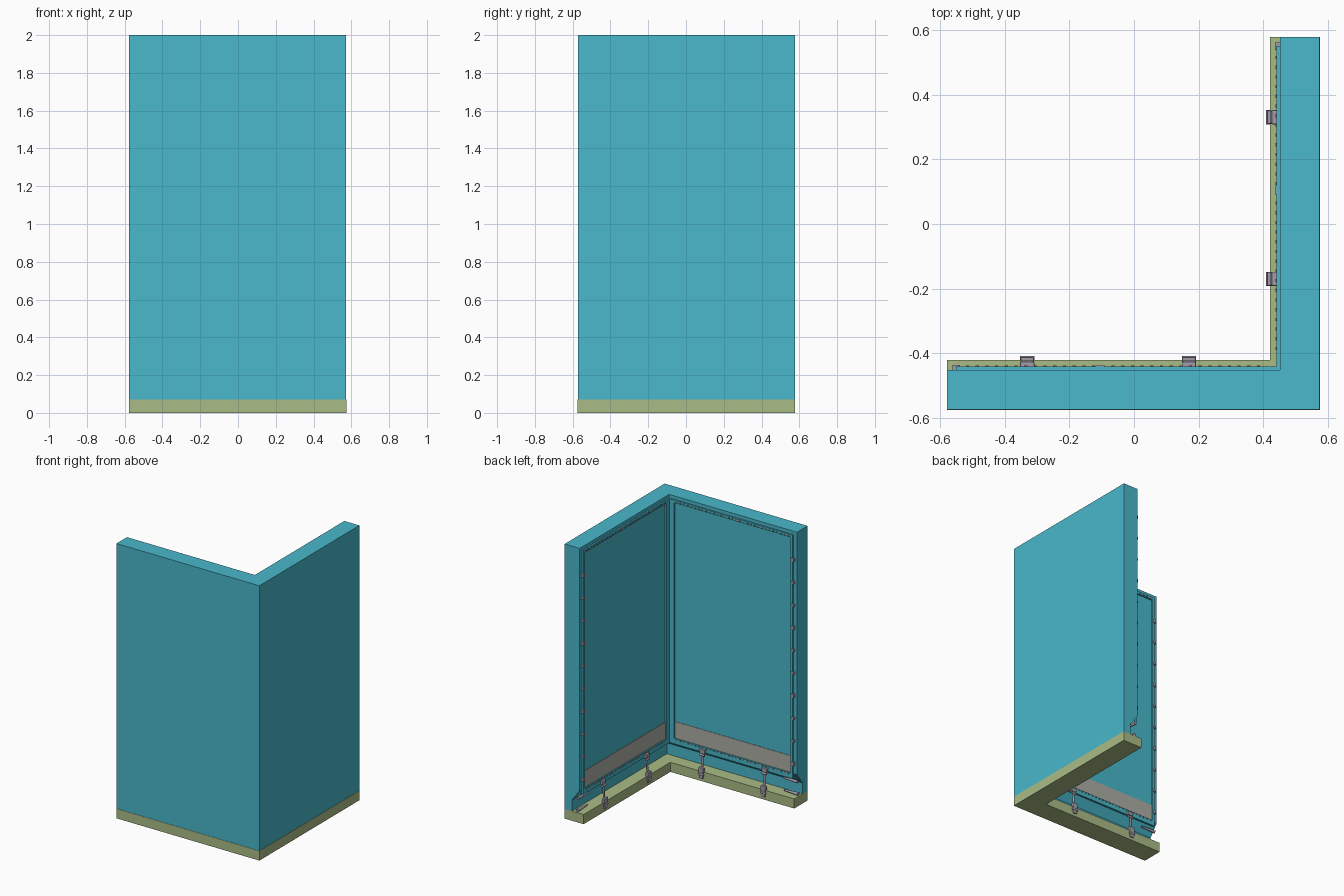
import bpy, bmesh, math
from mathutils import Vector

if "Cube" in bpy.data.objects:
    bpy.data.objects.remove(bpy.data.objects["Cube"])

END = -0.578      # free end of each arm, measured along the arm


def material(name, rgb):
    m = bpy.data.materials.new(name)
    m.diffuse_color = (*rgb, 1)
    m.use_nodes = True
    m.node_tree.nodes["Principled BSDF"].inputs["Base Color"].default_value = m.diffuse_color
    return m


TEAL = material("teal", (0.067, 0.48, 0.60))
GREEN = material("pale_green", (0.40, 0.50, 0.24))
METAL = material("lilac_metal", (0.36, 0.33, 0.40))
BROWN = material("brown_stud", (0.30, 0.17, 0.15))
GREY = material("warm_grey", (0.42, 0.42, 0.38))


def finish(name, bm, mat, bevel=0.0):
    bmesh.ops.recalc_face_normals(bm, faces=bm.faces)
    me = bpy.data.meshes.new(name)
    bm.to_mesh(me)
    bm.free()
    me.materials.append(mat)
    ob = bpy.data.objects.new(name, me)
    bpy.context.collection.objects.link(ob)
    if bevel:
        mod = ob.modifiers.new("soft_edges", 'BEVEL')
        mod.width = bevel
        mod.segments = 2
    return ob


def place(arm, t, d, z):
    """Arm 0 is the front wall, arm 1 the right wall, mirrored on the diagonal."""
    return Vector((t, -d, z)) if arm == 0 else Vector((d, -t, z))


def sweep(name, profile, mat, end=END):
    """Sweep a (depth, height) profile along the mitred L path."""
    bm = bmesh.new()
    rings = []
    for station in (lambda d, z: (end, -d, z), lambda d, z: (d, -d, z), lambda d, z: (d, -end, z)):
        rings.append([bm.verts.new(station(d, z)) for d, z in profile])
    n = len(profile)
    for a, b in zip(rings, rings[1:]):
        for i in range(n):
            j = (i + 1) % n
            bm.faces.new((a[i], a[j], b[j], b[i]))
    bm.faces.new(rings[0])
    bm.faces.new(rings[-1])
    return finish(name, bm, mat)


def rect(d0, d1, z0, z1):
    return [(d0, z0), (d1, z0), (d1, z1), (d0, z1)]


def boxes(name, arm, items, mat, bevel=0.0):
    """Several boxes (t0, t1, d0, d1, z0, z1) joined into one object."""
    bm = bmesh.new()
    for t0, t1, d0, d1, z0, z1 in items:
        lo, hi = place(arm, t0, d0, z0), place(arm, t1, d1, z1)
        for v in bmesh.ops.create_cube(bm, size=1)["verts"]:
            v.co = Vector([(lo[i] + hi[i]) / 2 + v.co[i] * abs(hi[i] - lo[i]) for i in range(3)])
    return finish(name, bm, mat, bevel)


def rod(name, arm, p, q, r, mat, r2=None):
    a, b = place(arm, *p), place(arm, *q)
    bm = bmesh.new()
    bmesh.ops.create_cone(bm, cap_ends=True, segments=16, radius1=r,
                          radius2=r if r2 is None else r2, depth=(b - a).length)
    rot = (b - a).to_track_quat('Z', 'Y').to_matrix().to_4x4()
    rot.translation = (a + b) / 2
    bm.transform(rot)
    ob = finish(name, bm, mat)
    for f in ob.data.polygons:
        f.use_smooth = len(f.vertices) == 4
    return ob


# Base kerb and wall body with undercut foot
sweep("base_kerb", rect(0.42, 0.575, 0, 0.07), GREEN)
sweep("wall_body", [(0.573, 0.07), (0.573, 0.22), (0.573, 2.0), (0.452, 2.0),
                    (0.452, 0.235), (0.515, 0.15), (0.515, 0.07)], TEAL)

# Panel rails running round the inside corner
sweep("top_rail", rect(0.441, 0.455, 1.955, 1.975), TEAL, -0.55)
sweep("bottom_rail", rect(0.441, 0.455, 0.20, 0.24), TEAL, -0.55)

for arm, side in enumerate(("front", "right")):
    # Upright frame members and kick strip
    boxes(side + "_panel_posts", arm, [(-0.55, -0.535, 0.441, 0.455, 0.24, 1.955),
                                       (0.405, 0.441, 0.441, 0.455, 0.24, 1.955)], TEAL)
    boxes(side + "_kick_strip", arm, [(-0.535, 0.405, 0.449, 0.454, 0.24, 0.36)], GREY)

    # Studs along the frame
    studs = [(-0.52 + i * 0.03, -0.51 + i * 0.03, 0.438, 0.442, 1.958, 1.966) for i in range(31)]
    studs += [(-0.52 + i * 0.03, -0.51 + i * 0.03, 0.438, 0.442, 0.228, 0.236) for i in range(31)]
    boxes(side + "_studs", arm, studs, BROWN)

    # Edge clips down the free end
    clips = []
    for i in range(10):
        z = 0.31 + i * 0.165
        w = 0.014 if i % 3 == 0 else 0.009
        clips.append((-0.562, -0.538, 0.436, 0.455, z - w, z + w))
    clips.append((-0.12, -0.09, 0.437, 0.455, 1.957, 1.973))
    boxes(side + "_edge_clips", arm, clips, METAL, 0.002)

    # Joining pins at the free end
    rod(side + "_upper_pin", arm, (-0.572, 0.468, 0.175), (-0.46, 0.468, 0.175), 0.011, METAL, 0.006)
    rod(side + "_lower_pin", arm, (-0.572, 0.475, 0.083), (-0.46, 0.475, 0.083), 0.012, METAL, 0.006)

    # Toggle latches tying wall to base
    for k, t in enumerate((-0.33, 0.17)):
        tag = f"{side}_latch_{k + 1}"
        boxes(tag + "_plates", arm, [(t - 0.022, t + 0.022, 0.425, 0.455, 0.195, 0.225),
                                     (t - 0.016, t + 0.016, 0.412, 0.425, 0.02, 0.10),
                                     (t - 0.021, t + 0.021, 0.411, 0.432, 0.065, 0.10)], METAL, 0.004)
        rod(tag + "_bar", arm, (t, 0.430, 0.09), (t, 0.434, 0.20), 0.007, METAL)
        rod(tag + "_pivot", arm, (t - 0.022, 0.417, 0.05), (t + 0.022, 0.417, 0.05), 0.008, METAL)
        rod(tag + "_hook", arm, (t - 0.018, 0.430, 0.185), (t + 0.018, 0.430, 0.185), 0.008, METAL)
